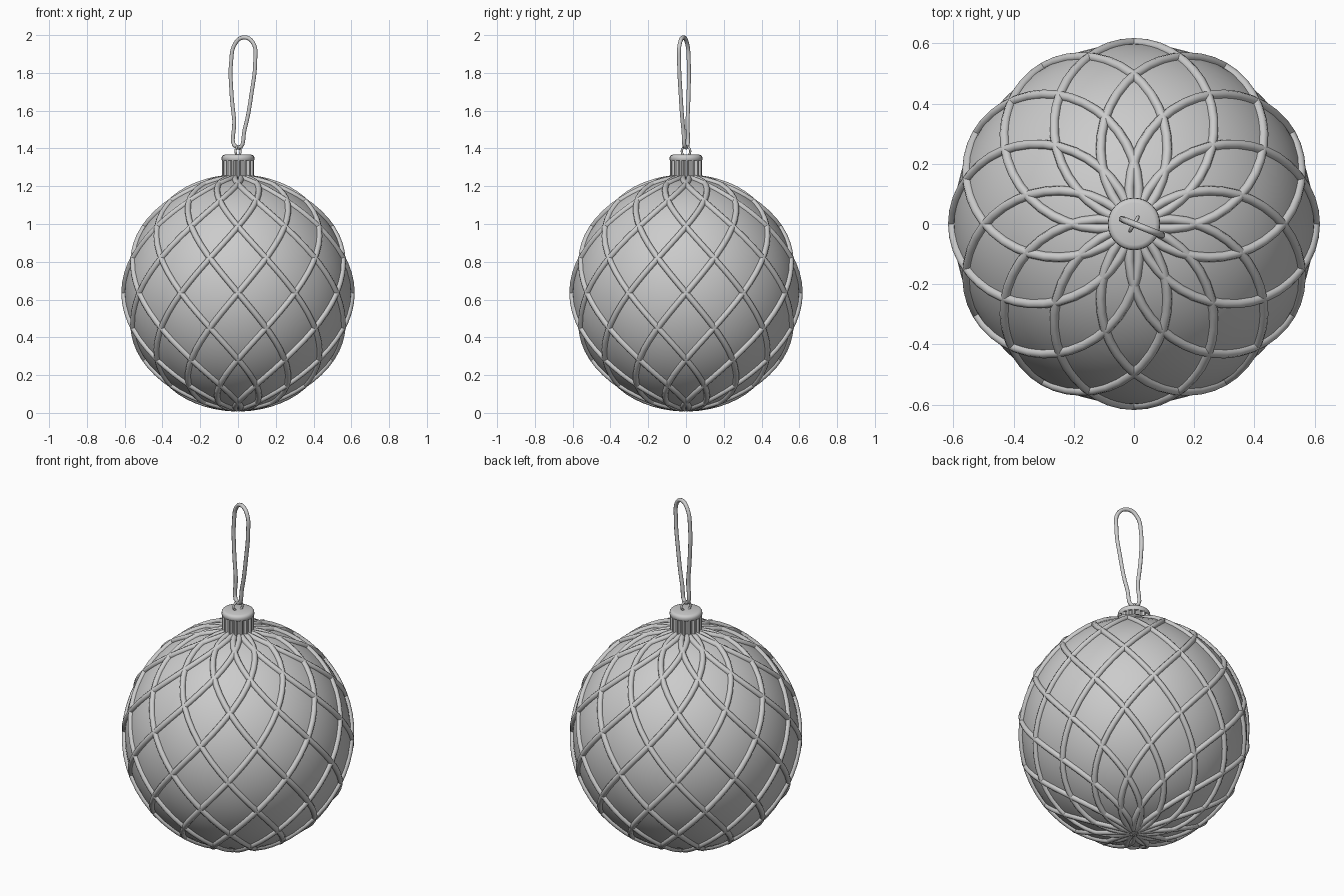
import bpy, bmesh, math
from math import sin, cos, pi, radians

if "Cube" in bpy.data.objects:
    bpy.data.objects.remove(bpy.data.objects["Cube"])

CZ, RX, RZ = 0.635, 0.602, 0.612   # bauble centre height and radii
N = 12                             # ribs in each winding direction


def smooth(ob, angle=40):
    bpy.ops.object.select_all(action='DESELECT')
    ob.select_set(True)
    bpy.context.view_layer.objects.active = ob
    bpy.ops.object.shade_smooth_by_angle(angle=radians(angle))


def lathe_object(name, rings, n):
    """rings: list of (z, radius function of index)"""
    bm = bmesh.new()
    loops = []
    for z, rad in rings:
        loops.append([bm.verts.new((rad(i) * cos(2 * pi * i / n),
                                    rad(i) * sin(2 * pi * i / n), z)) for i in range(n)])
    for a, b in zip(loops, loops[1:]):
        for i in range(n):
            j = (i + 1) % n
            bm.faces.new((a[i], a[j], b[j], b[i]))
    bm.faces.new(loops[0][::-1])
    bm.faces.new(loops[-1])
    me = bpy.data.meshes.new(name)
    bm.to_mesh(me)
    bm.free()
    ob = bpy.data.objects.new(name, me)
    bpy.context.collection.objects.link(ob)
    return ob


def tube(name, radius, res):
    cu = bpy.data.curves.new(name, 'CURVE')
    cu.dimensions = '3D'
    cu.bevel_depth = radius
    cu.bevel_resolution = res
    ob = bpy.data.objects.new(name, cu)
    bpy.context.collection.objects.link(ob)
    return ob, cu


# Ball
bpy.ops.mesh.primitive_uv_sphere_add(segments=64, ring_count=32, radius=1, location=(0, 0, CZ))
ball = bpy.context.object
ball.name = "bauble_ball"
ball.scale = (RX - 0.002, RX - 0.002, RZ)
bpy.ops.object.shade_smooth()

# Lattice ribs winding from pole to pole in both directions
ribs, cu = tube("lattice_ribs", 0.016, 2)
STEPS = 36
for side in (1, -1):
    for k in range(N):
        sp = cu.splines.new('POLY')
        sp.points.add(STEPS)
        for i in range(STEPS + 1):
            lat = radians(-88 + 176 * i / STEPS)
            lon = -pi / 2 + 2 * pi * k / N + side * lat * 15 / 17.5
            sp.points[i].co = (RX * cos(lat) * cos(lon), RX * cos(lat) * sin(lon),
                               CZ + RZ * sin(lat), 1)
        sp.use_smooth = True

# Fluted metal cap
def flute(i):
    return 0.085 if i % 4 in (0, 1) else 0.073

cap = lathe_object("cap_fluted_collar", [(1.235, flute), (1.345, flute)], 64)
smooth(cap, 30)
lid = lathe_object("cap_lid", [(1.335, lambda i: 0.083), (1.341, lambda i: 0.087),
                               (1.355, lambda i: 0.086), (1.363, lambda i: 0.081),
                               (1.367, lambda i: 0.070)], 32)
smooth(lid, 50)

# Wire eyelet on the cap
bpy.ops.mesh.primitive_torus_add(major_radius=0.026, minor_radius=0.006, major_segments=24,
                                 minor_segments=8, location=(0, 0, 1.385),
                                 rotation=(pi / 2, 0, radians(60)))
eye = bpy.context.object
eye.name = "cap_eyelet"
bpy.ops.object.shade_smooth()

# Hanging string loop, lying in a slightly turned vertical plane
path = [(0.0, 1.405), (-0.020, 1.55), (-0.036, 1.72), (-0.037, 1.85), (-0.012, 1.96),
        (0.035, 1.988), (0.082, 1.955), (0.091, 1.86), (0.073, 1.70), (0.035, 1.50)]
string, cu = tube("hanging_string", 0.011, 2)
cu.resolution_u = 5
sp = cu.splines.new('BEZIER')
sp.bezier_points.add(len(path) - 1)
for p, (x, z) in zip(sp.bezier_points, path):
    p.co = (x, -0.4 * x, z)
    p.handle_left_type = p.handle_right_type = 'AUTO'
sp.use_cyclic_u = True
